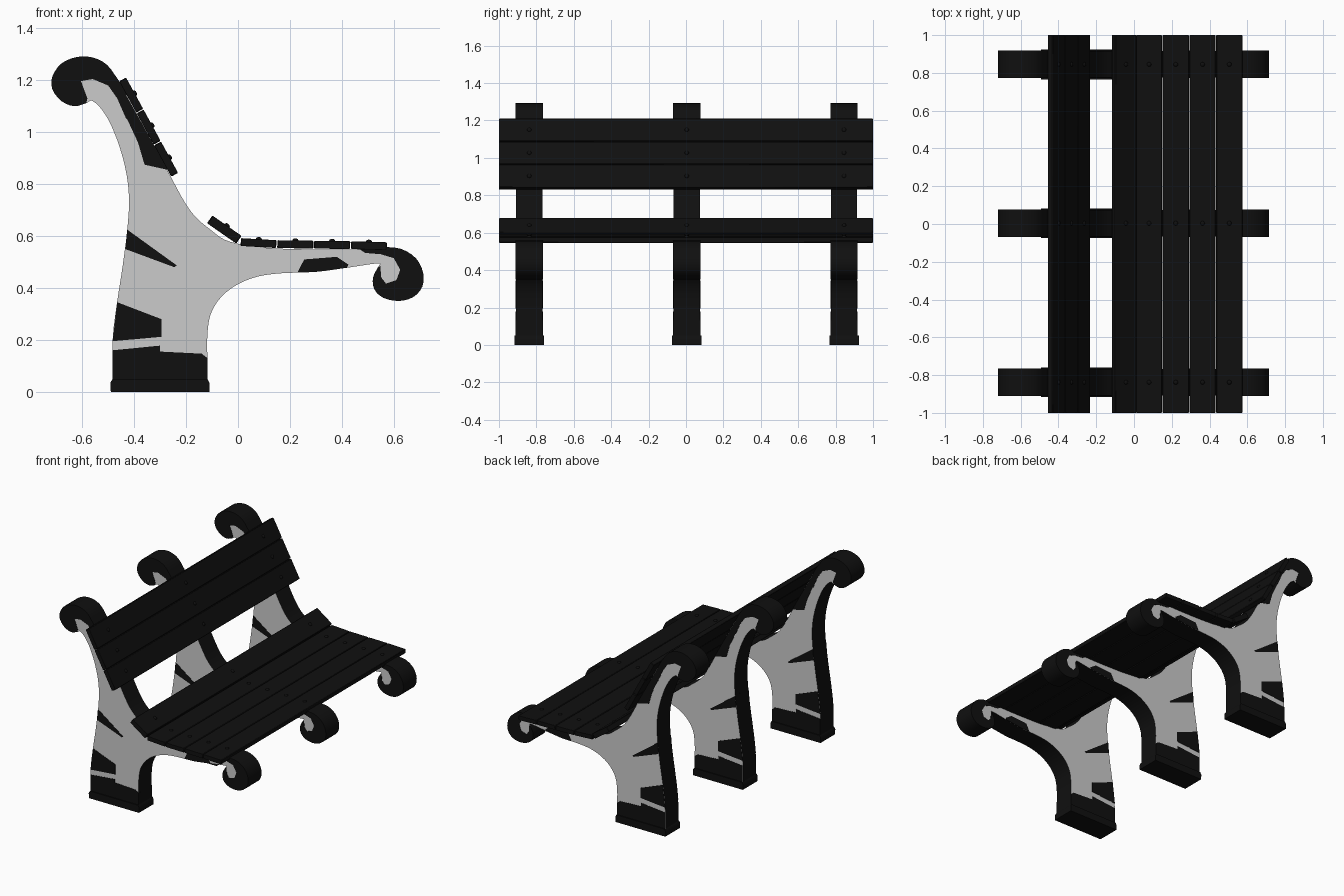
import bpy, bmesh, math
from mathutils import Vector

if "Cube" in bpy.data.objects:
    bpy.data.objects.remove(bpy.data.objects["Cube"])

black = bpy.data.materials.new("dark_paint")
black.diffuse_color = (0.005, 0.005, 0.005, 1)
black.use_nodes = True
black.node_tree.nodes["Principled BSDF"].inputs["Base Color"].default_value = black.diffuse_color


def smooth(pts, n=3):
    """Catmull-Rom curve through an open run of points."""
    v = [Vector(p) for p in pts]
    v = [2 * v[0] - v[1]] + v + [2 * v[-1] - v[-2]]
    out = []
    for a, b, c, d in zip(v, v[1:], v[2:], v[3:]):
        for i in range(n):
            t = i / n
            out.append(0.5 * (2 * b + (c - a) * t + (2 * a - 5 * b + 4 * c - d) * t * t
                              + (3 * b - a - 3 * c + d) * t ** 3))
    return out + [v[-2]]


def prism(name, pts, y, half, grey_caps=False, bevel=0):
    """Extrude an x-z outline along y."""
    bm = bmesh.new()
    rings = [[bm.verts.new((p[0], y + s * half, p[1])) for p in pts] for s in (-1, 1)]
    caps = [bm.faces.new(r) for r in rings]
    k = len(pts)
    for i in range(k):
        j = (i + 1) % k
        bm.faces.new((rings[0][i], rings[0][j], rings[1][j], rings[1][i])).material_index = int(grey_caps)
    bmesh.ops.recalc_face_normals(bm, faces=bm.faces[:])
    bmesh.ops.triangulate(bm, faces=caps)
    me = bpy.data.meshes.new(name)
    bm.to_mesh(me)
    bm.free()
    if grey_caps:
        me.materials.append(None)
    me.materials.append(black)
    ob = bpy.data.objects.new(name, me)
    bpy.context.collection.objects.link(ob)
    if bevel:
        m = ob.modifiers.new("bevel", 'BEVEL')
        m.width = bevel
        m.segments = 1
    bpy.context.view_layer.objects.active = ob
    bpy.ops.object.select_all(action='DESELECT')
    ob.select_set(True)
    bpy.ops.object.shade_smooth_by_angle(angle=math.radians(35))
    return ob


# Cast frame outline
back_edge = smooth([(-.483, 0), (-.483, .2), (-.465, .35), (-.445, .48), (-.427, .62), (-.42, .73),
                    (-.428, .83), (-.455, .94), (-.495, 1.04), (-.535, 1.1), (-.565, 1.123)])
top_scroll = smooth([(-.585, 1.112), (-.63, 1.1), (-.68, 1.12), (-.715, 1.165), (-.715, 1.215),
                     (-.68, 1.265), (-.62, 1.29), (-.56, 1.288), (-.505, 1.26), (-.46, 1.2)])
seat_edge = smooth([(-.43, 1.15), (-.265, .84), (-.205, .73), (-.16, .67), (-.1, .62), (-.05, .585),
                    (.03, .565), (.15, .552), (.35, .548), (.5, .55)])
front_scroll = smooth([(.57, .558), (.63, .55), (.685, .515), (.713, .46), (.71, .405), (.675, .365),
                       (.62, .35), (.56, .362), (.525, .395), (.52, .44), (.538, .478)])
under_edge = smooth([(.548, .494), (.52, .493), (.42, .478), (.3, .462), (.17, .457), (.08, .445),
                     (0, .415), (-.065, .365), (-.105, .3), (-.118, .22), (-.118, .12), (-.118, 0)])
outline = back_edge + top_scroll + seat_edge + front_scroll + under_edge

# Dark areas on the frame sides
patches = {
    "top_scroll_band": top_scroll + [(-.43, 1.15), (-.43, 1.05), (-.465, 1.13), (-.5, 1.18), (-.56, 1.205),
                                     (-.605, 1.197), (-.58, 1.13)],
    "front_scroll_band": front_scroll + [(.548, .485), (.552, .44), (.57, .417), (.61, .43), (.625, .47),
                                         (.6, .515), (.55, .53), (.49, .535), (.47, .548)],
    "back_patch": [(-.435, 1.15), (-.27, .855), (-.36, .875), (-.385, .96), (-.45, 1.1)],
    "arm_patch": [(.23, .461), (.255, .51), (.38, .52), (.425, .49), (.42, .478), (.3, .462)],
    "upper_wedge": [(-.427, .625), (-.236, .487), (-.245, .48), (-.434, .55)],
    "lower_wedge": [(-.465, .345), (-.295, .28), (-.295, .212), (-.483, .195)],
    "foot_patch": [(-.483, 0), (-.483, .16), (-.3, .178), (-.3, .155), (-.14, .147), (-.118, .13), (-.118, 0)],
}

plinth = [(-.49, 0), (-.492, .035), (-.483, .05), (-.118, .05), (-.11, .035), (-.11, 0)]

frames = [("left", -.838), ("middle", .004), ("right", .845)]
for side, y in frames:
    prism(f"{side}_frame", outline, y, .0705, grey_caps=True)
    prism(f"{side}_plinth", plinth, y, .079)
    for name, pts in patches.items():
        prism(f"{side}_{name}", pts, y, .0725)


def board(name, a, b, thick):
    """Full-length board whose top runs from a to b, with a bolt over each frame."""
    a, b = Vector(a), Vector(b)
    d = (b - a).normalized()
    n = Vector((-d.y, d.x))
    a, b = a + d * .0015, b - d * .0015
    prism(name, [a, b, b - n * thick, a - n * thick], 0, 1, bevel=.003)
    c = (a + b) / 2
    for side, y in frames:
        bpy.ops.mesh.primitive_uv_sphere_add(segments=12, ring_count=6, radius=.012,
                                             location=(c.x, y, c.y))
        bolt = bpy.context.object
        bolt.name = f"{name}_{side}_bolt"
        bolt.scale.z = .7
        bolt.rotation_euler.y = -math.atan2(d.y, d.x)
        bolt.data.materials.append(black)
        bpy.ops.object.shade_smooth()


# Backrest boards
top, low = Vector((-.432, 1.212)), Vector((-.23, .842))
for i in range(3):
    board(f"back_board_{i + 1}", top.lerp(low, i / 3), top.lerp(low, (i + 1) / 3), .03)

# Seat boards
board("seat_rear_board", (-.1, .68), (.015, .6), .036)
xs = [.01, .15, .292, .434, .575]
zs = [.592, .584, .582, .58, .576]
for i in range(4):
    board(f"seat_board_{i + 1}", (xs[i], zs[i]), (xs[i + 1], zs[i + 1]), .03)
